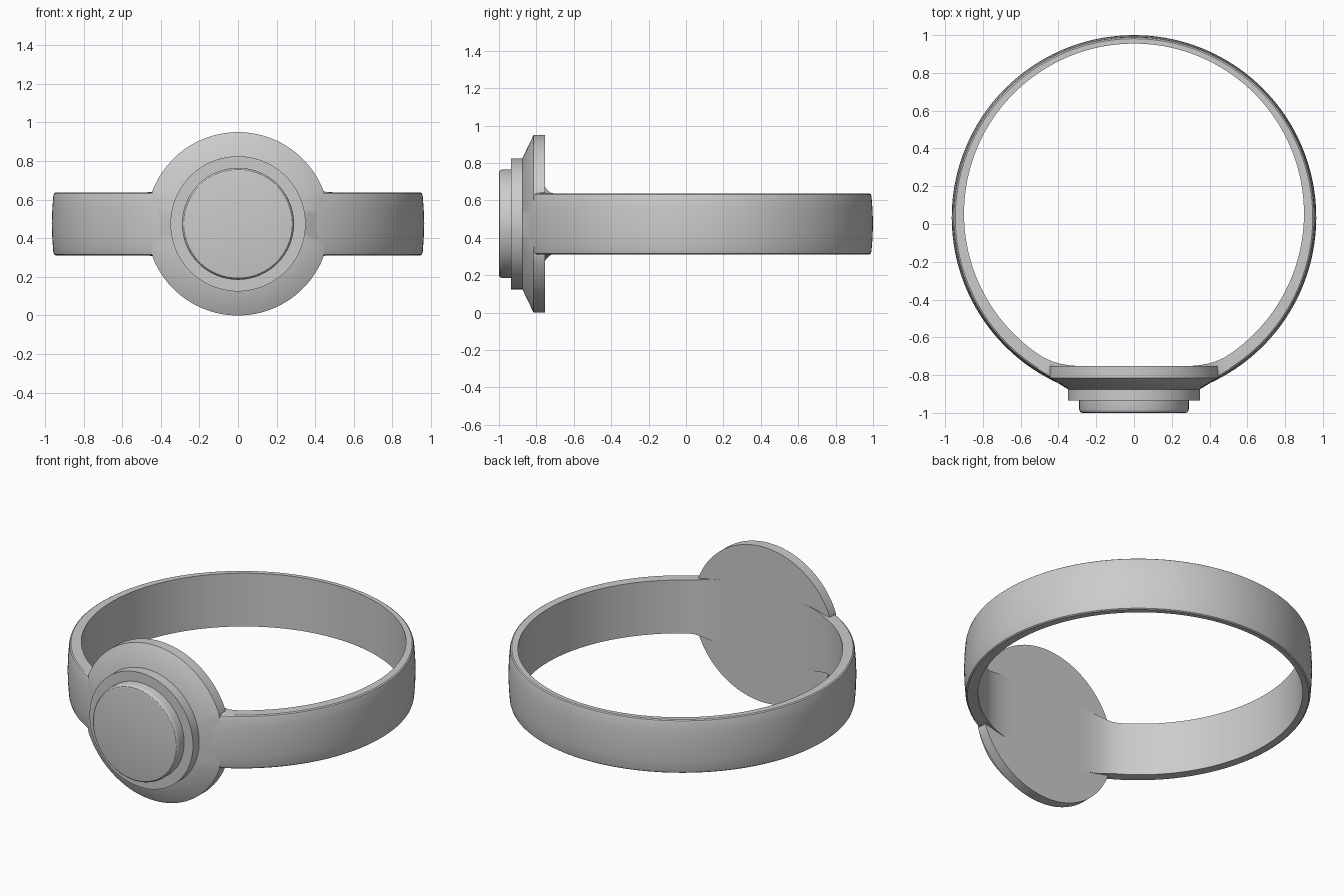
import bpy, bmesh, math

cube = bpy.data.objects.get("Cube")
if cube:
    bpy.data.objects.remove(cube)

grey = bpy.data.materials.new("plain grey")
grey.use_nodes = True
grey.diffuse_color = (0.6, 0.6, 0.6, 1)
grey.node_tree.nodes["Principled BSDF"].inputs["Base Color"].default_value = (0.6, 0.6, 0.6, 1)

MID = 0.475        # height of the band's centre line
BACK = -0.753      # rear face of the round plate
JOIN = 0.445       # half width at which the plate meets the band


def finish(name, bm):
    bmesh.ops.recalc_face_normals(bm, faces=bm.faces)
    mesh = bpy.data.meshes.new(name)
    bm.to_mesh(mesh)
    bm.free()
    obj = bpy.data.objects.new(name, mesh)
    bpy.context.collection.objects.link(obj)
    mesh.materials.append(grey)
    bpy.ops.object.select_all(action="DESELECT")
    obj.select_set(True)
    bpy.context.view_layer.objects.active = obj
    bpy.ops.object.shade_smooth_by_angle(angle=math.radians(30))


def bridge(bm, a, b):
    for i in range(len(a)):
        j = (i + 1) % len(a)
        bm.faces.new((a[i], a[j], b[j], b[i]))


def disc(name, profile, limit=1.0, sides=128):
    """Turn (radius, y) pairs about the y axis, flattened at x = +-limit."""
    bm = bmesh.new()
    rings = []
    for r, y in profile:
        ring = []
        for i in range(sides):
            a = math.tau * i / sides
            x = max(-limit, min(limit, r * math.cos(a)))
            ring.append(bm.verts.new((x, y, MID + r * math.sin(a))))
        rings.append(ring)
    for a, b in zip(rings, rings[1:]):
        bridge(bm, a, b)
    bm.faces.new(rings[0])
    bm.faces.new(rings[-1])
    finish(name, bm)


def band():
    """Open hoop with a crowned outside, blending into the plate."""
    bm = bmesh.new()
    half, steps, gap = 0.163, 160, 0.27
    upper = [(0.946, half), (0.953, 0.158), (0.957, 0.145), (0.962, 0.08)]
    outer = upper + [(0.965, 0)] + [(r, -z) for r, z in reversed(upper)]
    sections = []
    for i in range(steps + 1):
        a = -math.pi / 2 + gap + (math.tau - 2 * gap) * i / steps
        c, s = math.cos(a), math.sin(a)
        # inner wall: circle softly joined to the plate's rear face
        y = 0.055 + 0.9 * s
        soft = max(0.06 - abs(y - BACK), 0) / 0.06
        y = max(y, BACK) + soft * soft * 0.015
        # small fillet spreading over the plate
        t = max(0, min(1, (-0.71 - y) / 0.043))
        h = half + 0.035 * t * t
        pts = [(0.9 * c, y, -h), (0.9 * c, y, h)]
        pts += [(r * c, 0.035 + r * s, z) for r, z in outer]
        sections.append([bm.verts.new((px, py, MID + pz)) for px, py, pz in pts])
    for a, b in zip(sections, sections[1:]):
        bridge(bm, a, b)
    bm.faces.new(sections[0])
    bm.faces.new(sections[-1])
    finish("band", bm)


band()
disc("face_plate", [(0.475, BACK), (0.475, -0.815), (0.35, -0.875)], JOIN)
disc("raised_step", [(0.35, -0.86), (0.35, -0.935)])
disc("button", [(0.29, -0.92), (0.29, -0.982), (0.287, -0.992),
                (0.281, -0.998), (0.272, -1.0)])
